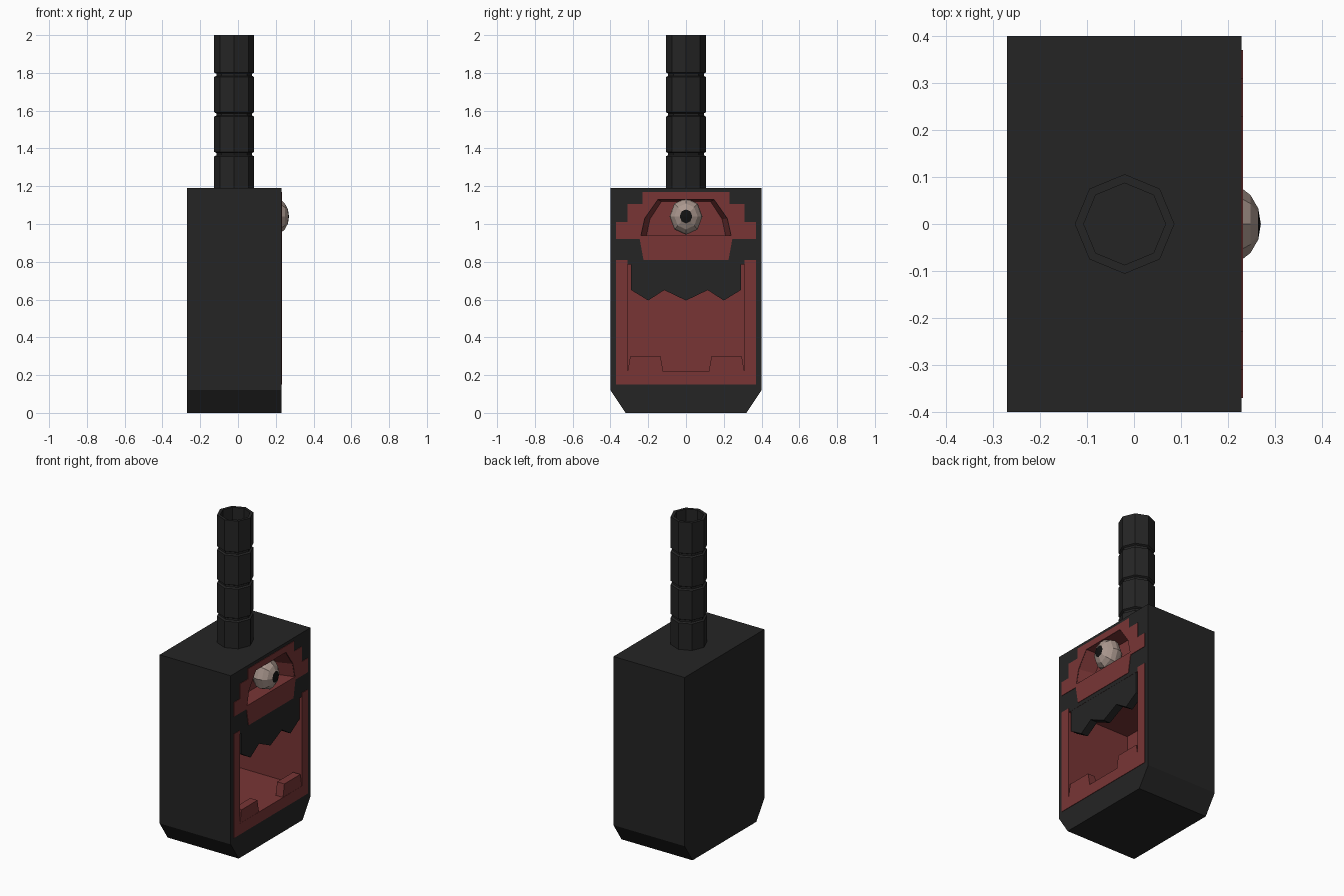
import bpy, bmesh, math
from mathutils import Matrix

if "Cube" in bpy.data.objects:
    bpy.data.objects.remove(bpy.data.objects["Cube"])


def mat(name, rgb):
    m = bpy.data.materials.new(name)
    m.diffuse_color = (*rgb, 1)
    m.use_nodes = True
    m.node_tree.nodes["Principled BSDF"].inputs["Base Color"].default_value = m.diffuse_color
    return m


DARK = mat("charcoal", (0.018, 0.018, 0.018))
RED = mat("dull_red", (0.19, 0.036, 0.036))
WHITE = mat("eye_white", (0.40, 0.31, 0.27))
BLACK = mat("pupil_black", (0.006, 0.006, 0.006))


def finish(name, bm, *mats):
    bmesh.ops.recalc_face_normals(bm, faces=bm.faces[:])
    me = bpy.data.meshes.new(name)
    bm.to_mesh(me)
    bm.free()
    for m in mats:
        me.materials.append(m)
    ob = bpy.data.objects.new(name, me)
    bpy.context.collection.objects.link(ob)
    return ob


def mirrored(half):
    """Close a (y, z) half outline by mirroring it across y = 0."""
    return half + [(-y, z) for y, z in reversed(half)]


def loft(name, back, x0, front, x1, m):
    """Solid between two matching (y, z) outlines at x0 and x1."""
    bm = bmesh.new()
    a = [bm.verts.new((x0, y, z)) for y, z in back]
    b = [bm.verts.new((x1, y, z)) for y, z in front]
    bm.faces.new(a)
    bm.faces.new(b)
    n = len(a)
    for i in range(n):
        j = (i + 1) % n
        bm.faces.new((a[i], a[j], b[j], b[i]))
    return finish(name, bm, m)


def prism(name, outline, x0, x1, m):
    return loft(name, outline, x0, outline, x1, m)


# Body block with a chamfered foot
body = prism("body", mirrored([(0.32, 0), (0.4, 0.12), (0.4, 1.19)]), -0.27, 0.229, DARK)
body.data.materials.append(RED)

# Mouth and eye socket hollows
mouth = prism("mouth_cutter", mirrored([(0.31, 0.22), (0.31, 0.785)]), -0.21, 0.3, RED)
arch = mirrored([(0.24, 0.94), (0.22, 1.03), (0.15, 1.13)])
arch_back = [(y * 0.87, 0.94 + (z - 0.94) * 0.94) for y, z in arch]
# the socket cutter keeps its front outline straight beyond the face
socket = loft("socket_cutter", arch_back, 0.13, arch, 0.235, RED)
for cutter in (mouth, socket):
    mod = body.modifiers.new("cut", 'BOOLEAN')
    mod.operation = 'DIFFERENCE'
    mod.solver = 'EXACT'
    mod.object = cutter
bpy.context.view_layer.update()
cut = bpy.data.meshes.new_from_object(
    body.evaluated_get(bpy.context.evaluated_depsgraph_get()))
body.modifiers.clear()
body.data = cut
cut.materials.clear()
cut.materials.append(DARK)
cut.materials.append(RED)
for p in cut.polygons:  # hollow walls are red
    c = p.center
    inside = -0.25 < c.x < 0.225 and abs(c.y) < 0.35 and 0.13 < c.z < 1.18
    p.material_index = 1 if inside else 0
for cutter in (mouth, socket):
    bpy.data.objects.remove(cutter)

# Red face plates
X0, X1 = 0.226, 0.232
prism("mouth_frame", mirrored([(0.31, 0.22), (0.31, 0.81), (0.37, 0.81), (0.37, 0.15)]),
      X0, X1, RED)
prism("brow_plate", mirrored([(0.15, 1.13), (0.22, 1.03), (0.24, 0.94), (0.37, 0.94),
                              (0.37, 1.01), (0.31, 1.01), (0.31, 1.105),
                              (0.23, 1.105), (0.23, 1.17)]), X0, X1, RED)
prism("cheek_plate", mirrored([(0.225, 0.81), (0.245, 0.92), (0.37, 0.92), (0.37, 0.94)]),
      X0, X1, RED)

# Jagged upper teeth
prism("upper_teeth", mirrored([(0, 0.595), (0.115, 0.65), (0.2, 0.595), (0.29, 0.65),
                               (0.29, 0.79)])[1:], 0.18, 0.228, DARK)

# Two lower teeth
for s, side in ((-1, "left"), (1, "right")):
    prism("lower_tooth_" + side,
          [(s * y, z) for y, z in ((0.12, 0.215), (0.135, 0.30), (0.295, 0.30), (0.31, 0.215))],
          0.18, 0.231, RED)

# Eyeball with its pole facing +x, the cap forms the pupil
bm = bmesh.new()
bmesh.ops.create_uvsphere(bm, u_segments=8, v_segments=8, radius=1)
bm.transform(Matrix.Translation((0.195, 0, 1.04)) @ Matrix.Diagonal((0.075, 0.087, 0.097, 1))
             @ Matrix.Rotation(math.pi / 2, 4, 'Y'))
for f in bm.faces:
    f.material_index = 1 if f.calc_center_median().x > 0.26 else 0
finish("eye", bm, WHITE, BLACK)

# Hollow eight-sided handle with three grooves
R, r = 0.106, 0.095
profile = [(R, 1.185)]
for z in (1.37, 1.58, 1.79):
    profile += [(R, z - 0.012), (r, z - 0.006), (r, z + 0.006), (R, z + 0.012)]
profile += [(R, 2.0), (0.087, 2.0), (0.087, 1.195)]
bm = bmesh.new()
rings = []
for rad, z in profile:
    rings.append([bm.verts.new((-0.02 + rad * math.cos(k * math.pi / 4),
                                rad * math.sin(k * math.pi / 4), z)) for k in range(8)])
for a, b in zip(rings, rings[1:]):
    for k in range(8):
        j = (k + 1) % 8
        bm.faces.new((a[k], a[j], b[j], b[k]))
bm.faces.new(rings[0])
bm.faces.new(rings[-1])
finish("handle", bm, DARK)
